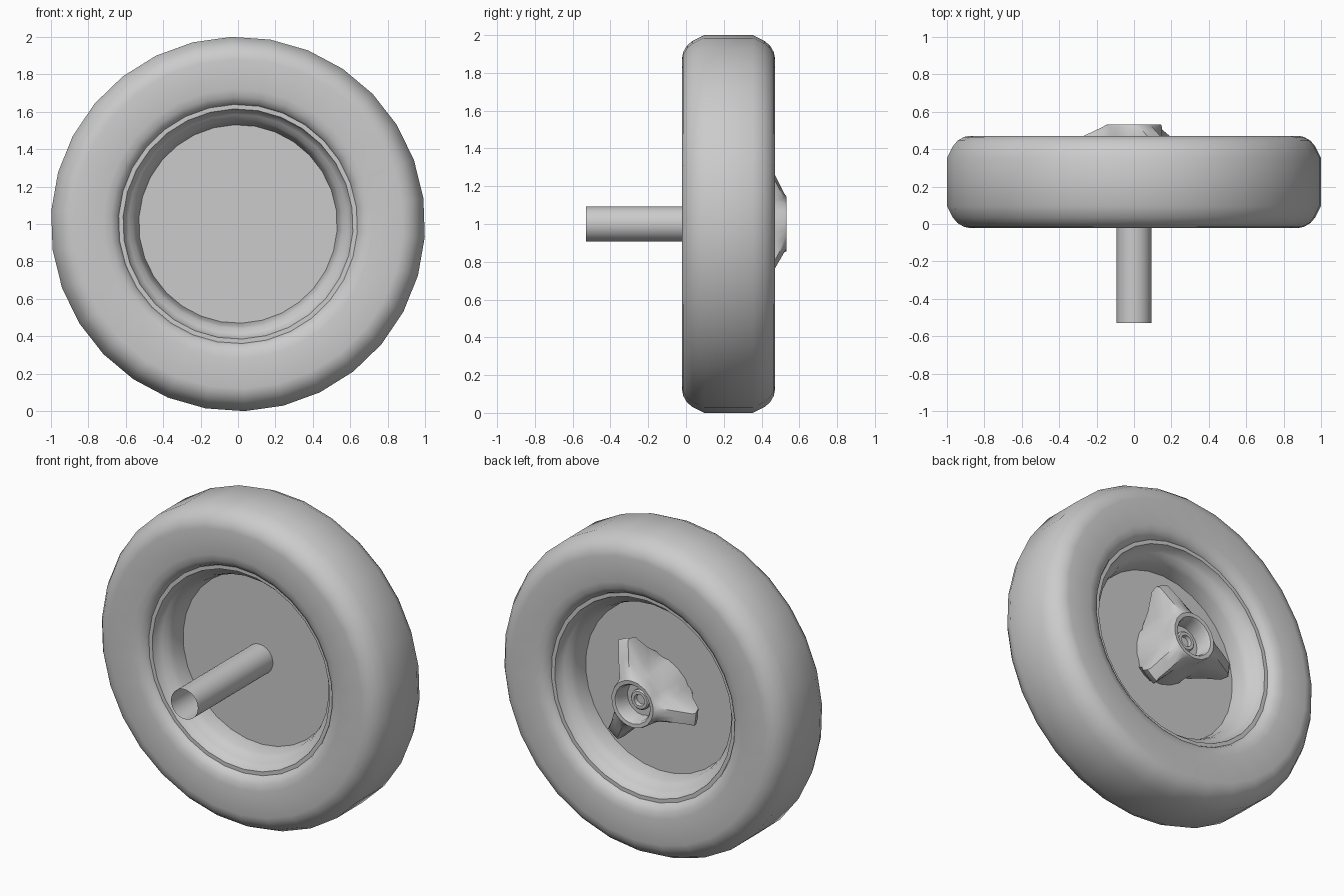
import bpy, bmesh, math

if "Cube" in bpy.data.objects:
    bpy.data.objects.remove(bpy.data.objects["Cube"])

MID = 0.225          # y of the wheel's middle plane
CZ = 1.0             # height of the axle


def finish(name, bm, angle=40):
    bmesh.ops.remove_doubles(bm, verts=bm.verts, dist=1e-5)
    bmesh.ops.recalc_face_normals(bm, faces=bm.faces)
    me = bpy.data.meshes.new(name)
    bm.to_mesh(me)
    bm.free()
    ob = bpy.data.objects.new(name, me)
    bpy.context.collection.objects.link(ob)
    bpy.context.view_layer.objects.active = ob
    ob.select_set(True)
    bpy.ops.object.shade_smooth_by_angle(angle=math.radians(angle))
    ob.select_set(False)
    return ob


def loft(bm, rings):
    """Join successive rings of points with quads."""
    loops = [[bm.verts.new(p) for p in ring] for ring in rings]
    for a, b in zip(loops, loops[1:]):
        n = len(a)
        for i in range(n):
            bm.faces.new((a[i], a[(i + 1) % n], b[(i + 1) % n], b[i]))
    return loops


def circle(r, y, n, phase=0):
    return [(r * math.cos(phase + 2 * math.pi * i / n), y,
             CZ + r * math.sin(phase + 2 * math.pi * i / n)) for i in range(n)]


def revolve(name, profile, n=30, phase=math.radians(8), angle=40):
    bm = bmesh.new()
    loft(bm, [circle(r, y, n, phase) for r, y in profile])
    return finish(name, bm, angle)


def mirrored(half):
    """Half profile (r, offset from the middle plane), outside first."""
    return [(r, MID + d) for r, d in half] + [(r, MID - d) for r, d in reversed(half)]


# Tyre: flat tread, rounded shoulders, sidewalls rolling in to the rim
tire = mirrored([(1.0, 0.13), (0.97, 0.19), (0.945, 0.22), (0.91, 0.24), (0.88, 0.246),
                 (0.72, 0.246), (0.68, 0.237), (0.65, 0.218), (0.635, 0.19), (0.63, 0.15)])
# order the section as one open strip through the tread
front = [p for p in tire if p[1] < MID]
back = [p for p in tire if p[1] > MID]
revolve("tire", front + back, angle=50)

# Rim: a stepped barrel on each side of the disc
rim_half = [(0.64, 0.197), (0.615, 0.197), (0.605, 0.165), (0.585, 0.145),
            (0.56, 0.125), (0.545, 0.09), (0.53, 0.012)]
revolve("rim", mirrored(rim_half), angle=35)

# Centre disc
bm = bmesh.new()
loops = loft(bm, [circle(0.532, MID + d, 30, math.radians(8)) for d in (-0.012, 0.012)])
for lp in loops:
    bm.faces.new(lp)
finish("wheel_disc", bm)

# Axle: open tube
revolve("axle", [(0.093, -0.53), (0.093, MID)], n=32, phase=0)


# Three-winged spinner nut
def lobed(y, tip, half_w, root, valley):
    pts = []
    a = math.asin(half_w / tip)
    for k in range(3):
        mid = math.radians(67 + 120 * k)
        for off, r in ((-math.radians(38), root), (-math.radians(22), root + (tip - root) * 0.18),
                       (-a, tip), (0, tip), (a, tip),
                       (math.radians(22), root + (tip - root) * 0.18),
                       (math.radians(38), root), (math.radians(60), valley)):
            pts.append(((r * math.cos(mid + off)), y, CZ + r * math.sin(mid + off)))
    return pts


bm = bmesh.new()
rings = [lobed(MID, 0.20, 0.050, 0.185, 0.18),
         lobed(0.30, 0.26, 0.052, 0.18, 0.175),
         lobed(0.37, 0.345, 0.050, 0.165, 0.16),
         lobed(0.415, 0.36, 0.042, 0.16, 0.155),
         lobed(0.43, 0.345, 0.036, 0.158, 0.152),
         lobed(0.475, 0.26, 0.038, 0.152, 0.15),
         lobed(0.52, 0.165, 0.036, 0.15, 0.15),
         lobed(0.532, 0.145, 0.030, 0.145, 0.145),
         lobed(0.53, 0.122, 0.026, 0.122, 0.122),
         lobed(0.515, 0.112, 0.024, 0.112, 0.112),
         lobed(0.43, 0.105, 0.022, 0.105, 0.105)]
loops = loft(bm, rings)
bm.faces.new(loops[-1])
finish("spinner_nut", bm, 35)

# Bolt inside the recess of the nut
bm = bmesh.new()
loops = loft(bm, [circle(r, y, 20) for r, y in
                  [(0.062, 0.43), (0.062, 0.455), (0.054, 0.463), (0.036, 0.463), (0.032, 0.44)]])
bm.faces.new(loops[-1])
finish("spinner_bolt", bm, 35)
